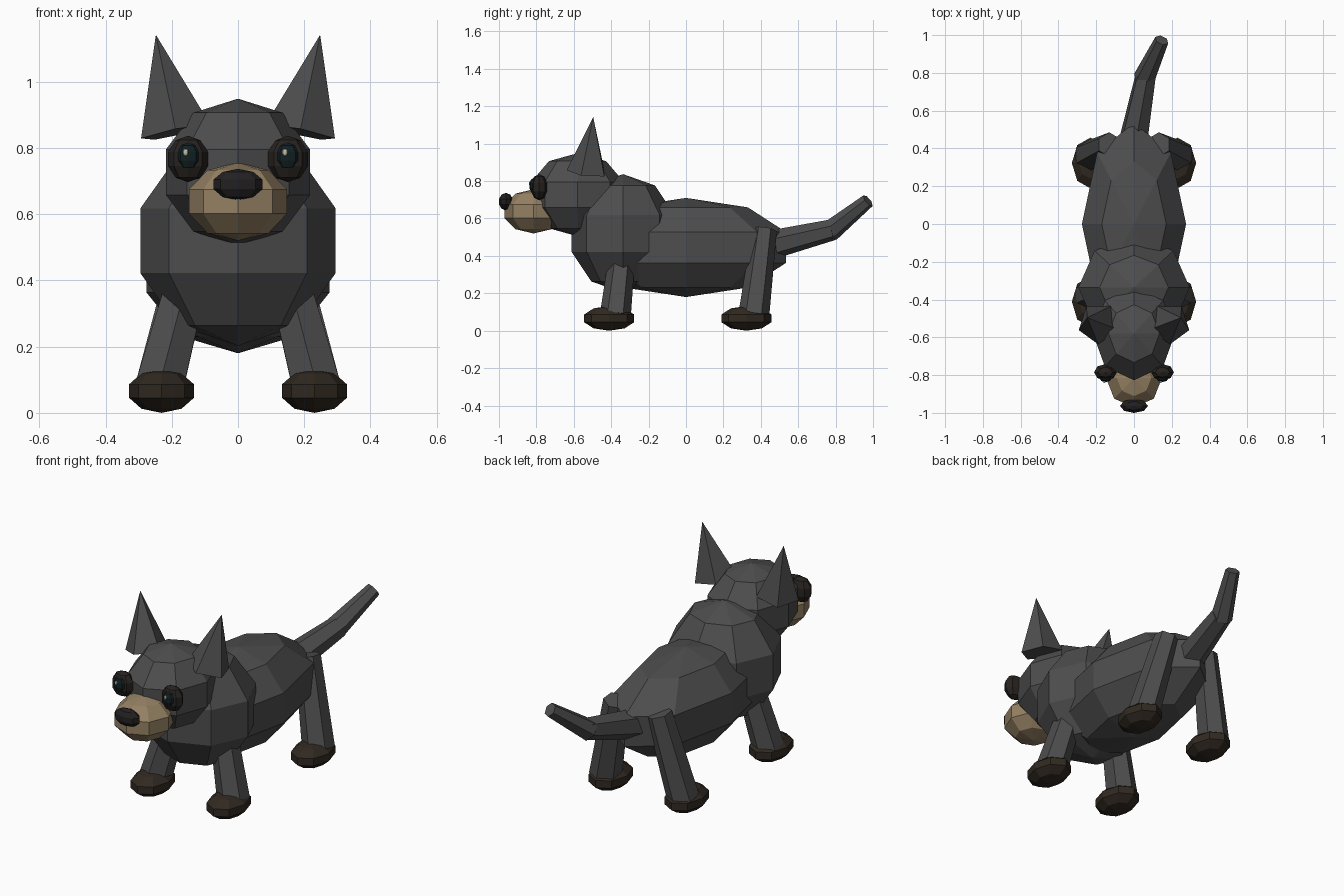
import bpy, bmesh, math
from mathutils import Vector

if "Cube" in bpy.data.objects:
    bpy.data.objects.remove(bpy.data.objects["Cube"])


def material(name, rgb):
    m = bpy.data.materials.new(name)
    m.diffuse_color = (*rgb, 1)
    m.use_nodes = True
    m.node_tree.nodes["Principled BSDF"].inputs["Base Color"].default_value = m.diffuse_color
    return m


FUR = material("dark_fur", (0.075, 0.075, 0.075))
TAN = material("tan_fur", (0.30, 0.22, 0.125))
PAW = material("paw_brown", (0.030, 0.022, 0.015))
NOSE = material("nose_black", (0.016, 0.014, 0.014))
RIM = material("eye_rim", (0.020, 0.016, 0.014))
EYE = material("eye_dark", (0.006, 0.014, 0.016))
GLINT = material("eye_glint", (0.55, 0.55, 0.40))


def add(name, bm, mat):
    bmesh.ops.recalc_face_normals(bm, faces=bm.faces)
    mesh = bpy.data.meshes.new(name)
    bm.to_mesh(mesh)
    bm.free()
    mesh.materials.append(mat)
    obj = bpy.data.objects.new(name, mesh)
    bpy.context.collection.objects.link(obj)
    return obj


def ball(name, center, radii, mat):
    """Low-poly ellipsoid, 8 segments by 5 rings."""
    bm = bmesh.new()
    bmesh.ops.create_uvsphere(bm, u_segments=8, v_segments=5, radius=1)
    bmesh.ops.scale(bm, vec=radii, verts=bm.verts)
    bmesh.ops.translate(bm, vec=center, verts=bm.verts)
    return add(name, bm, mat)


def limb(name, a, b, ra, rb, sides, mat):
    """Tapered prism from a to b; rb = 0 makes a cone. First corner faces -y."""
    a, b = Vector(a), Vector(b)
    rot = Vector((0, 0, 1)).rotation_difference(b - a)
    bm = bmesh.new()

    def ring(c, r):
        angles = [2 * math.pi * i / sides for i in range(sides)]
        return [bm.verts.new(c + rot @ Vector((r * math.sin(t), -r * math.cos(t), 0)))
                for t in angles]

    low = ring(a, ra)
    bm.faces.new(low)
    if rb:
        high = ring(b, rb)
        bm.faces.new(high)
    else:
        tip = bm.verts.new(b)
    for i in range(sides):
        j = (i + 1) % sides
        bm.faces.new((low[i], low[j], high[j], high[i]) if rb else (low[i], low[j], tip))
    return add(name, bm, mat)


# Torso, head and muzzle
ball("body", (0, 0, 0.445), (0.29, 0.563, 0.265), FUR)
ball("chest", (0, -0.336, 0.52), (0.31, 0.29, 0.317), FUR)
ball("head", (0, -0.58, 0.727), (0.229, 0.26, 0.222), FUR)
ball("muzzle", (0, -0.815, 0.638), (0.156, 0.163, 0.118), TAN)
ball("nose", (0, -0.963, 0.69), (0.078, 0.039, 0.047), NOSE)

for s, side in ((-1, "right"), (1, "left")):
    # Eyes
    ball(f"eye_rim_{side}", (s * 0.151, -0.785, 0.767), (0.0635, 0.046, 0.07), RIM)
    ball(f"eye_{side}", (s * 0.150, -0.816, 0.775), (0.035, 0.022, 0.041), EYE)
    ball(f"eye_glint_{side}", (s * 0.150 - 0.008, -0.835, 0.787), (0.009, 0.006, 0.011), GLINT)
    # Ears
    limb(f"ear_{side}", (s * 0.188, -0.526, 0.847), (s * 0.248, -0.496, 1.142),
         0.112, 0, 5, FUR)
    # Legs and paws
    limb(f"front_leg_{side}", (s * 0.237, -0.378, 0.08), (s * 0.14, -0.336, 0.45),
         0.083, 0.068, 6, FUR)
    limb(f"rear_leg_{side}", (s * 0.237, 0.362, 0.08), (s * 0.13, 0.42, 0.54),
         0.083, 0.066, 6, FUR)
    for part, y in (("front", -0.411), ("rear", 0.323)):
        ball(f"{part}_paw_{side}", (s * 0.231, y, 0.066), (0.103, 0.141, 0.066), PAW)

# Bent tail
limb("tail_base", (0, 0.46, 0.46), (0.062, 0.785, 0.54), 0.078, 0.057, 6, FUR)
limb("tail_tip", (0.052, 0.768, 0.53), (0.147, 0.973, 0.695), 0.058, 0.038, 6, FUR)
